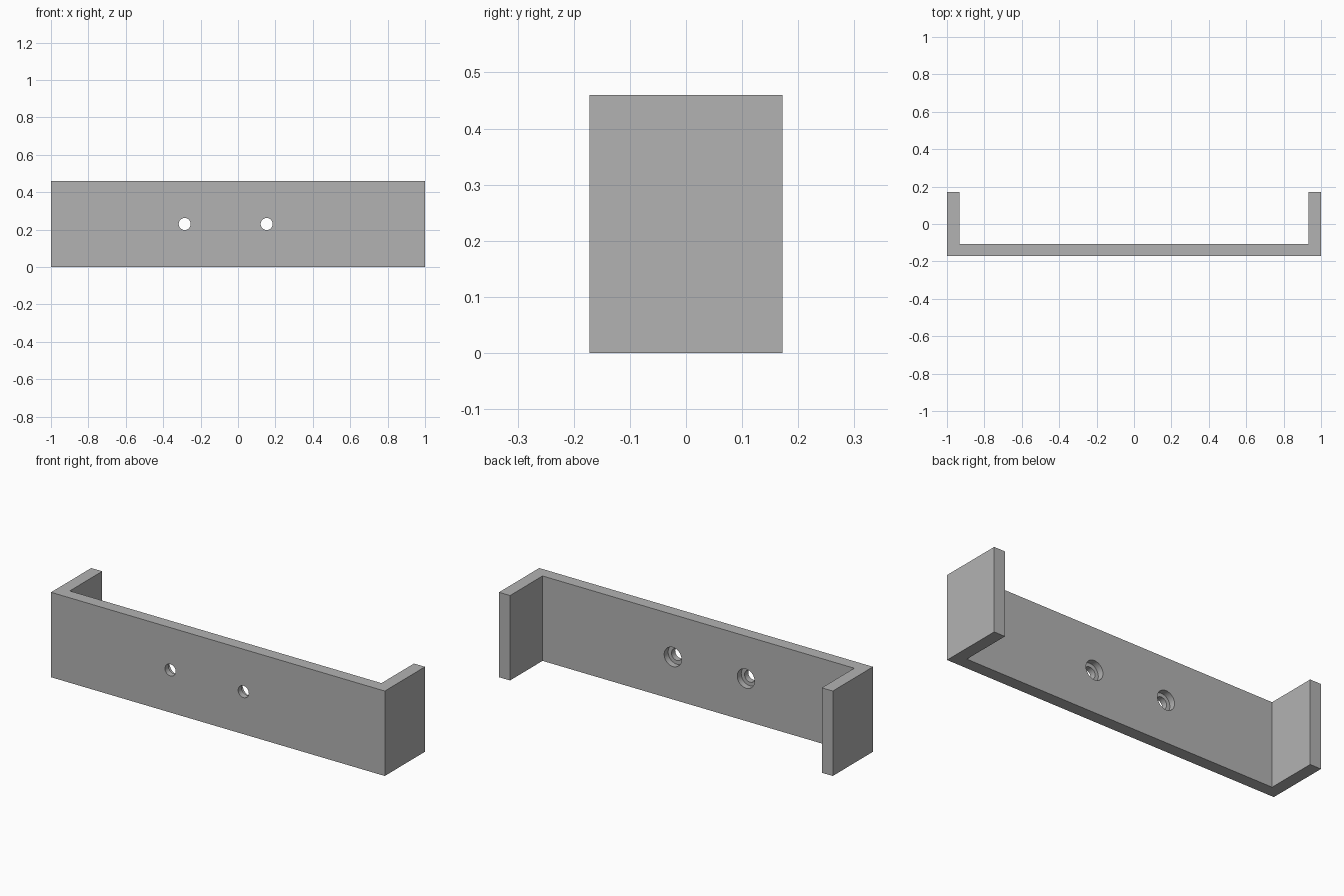
import bpy
import bmesh
from math import radians
from mathutils import Matrix

if "Cube" in bpy.data.objects:
    bpy.data.objects.remove(bpy.data.objects["Cube"])

HALF_X, HALF_Y, HEIGHT, WALL = 1.0, 0.172, 0.46, 0.066
HOLE_X = (-0.285, 0.153)
HOLE_R, BORE_R, BORE_DEPTH = 0.032, 0.052, 0.034

# Plain grey material
grey = bpy.data.materials.new("grey")
grey.use_nodes = True
color = (0.45, 0.45, 0.45, 1)
grey.diffuse_color = color
grey.node_tree.nodes["Principled BSDF"].inputs["Base Color"].default_value = color


def make_object(name, bm):
    mesh = bpy.data.meshes.new(name)
    bmesh.ops.recalc_face_normals(bm, faces=bm.faces)
    bm.to_mesh(mesh)
    bm.free()
    mesh.materials.append(grey)
    obj = bpy.data.objects.new(name, mesh)
    bpy.context.collection.objects.link(obj)
    return obj


def drill(target, x, y0, y1, radius):
    """Cut a round hole along y, then discard the cutter."""
    bm = bmesh.new()
    place = Matrix.Translation((x, (y0 + y1) / 2, HEIGHT / 2)) @ Matrix.Rotation(radians(90), 4, "X")
    bmesh.ops.create_cone(bm, cap_ends=True, segments=48, radius1=radius,
                          radius2=radius, depth=y1 - y0, matrix=place)
    cutter = make_object("hole_cutter", bm)
    cutter.hide_render = True
    cut = target.modifiers.new("hole", "BOOLEAN")
    cut.operation = "DIFFERENCE"
    cut.solver = "EXACT"
    cut.object = cutter
    bpy.context.view_layer.objects.active = target
    bpy.ops.object.modifier_apply(modifier=cut.name)
    bpy.data.objects.remove(cutter)


# U-shaped bracket: front plate with two arms pointing back
front, inner, back = -HALF_Y, -HALF_Y + WALL, HALF_Y
arm = HALF_X - WALL
right_half = [(-HALF_X, front), (-HALF_X, back), (-arm, back), (-arm, inner)]
profile = right_half + [(-x, y) for x, y in reversed(right_half)]
bm = bmesh.new()
base = bm.faces.new([bm.verts.new((x, y, 0)) for x, y in profile])
top = bmesh.ops.extrude_face_region(bm, geom=[base])["geom"]
bmesh.ops.translate(bm, vec=(0, 0, HEIGHT),
                    verts=[v for v in top if isinstance(v, bmesh.types.BMVert)])
bracket = make_object("bracket", bm)

# Screw holes, counterbored from the inside
for x in HOLE_X:
    drill(bracket, x, inner - BORE_DEPTH, inner + WALL, BORE_R)
    drill(bracket, x, front - WALL, inner + WALL, HOLE_R)

# Smooth hole walls, crisp edges
bpy.ops.object.select_all(action="DESELECT")
bracket.select_set(True)
bpy.context.view_layer.objects.active = bracket
bpy.ops.object.shade_smooth_by_angle(angle=radians(30))
